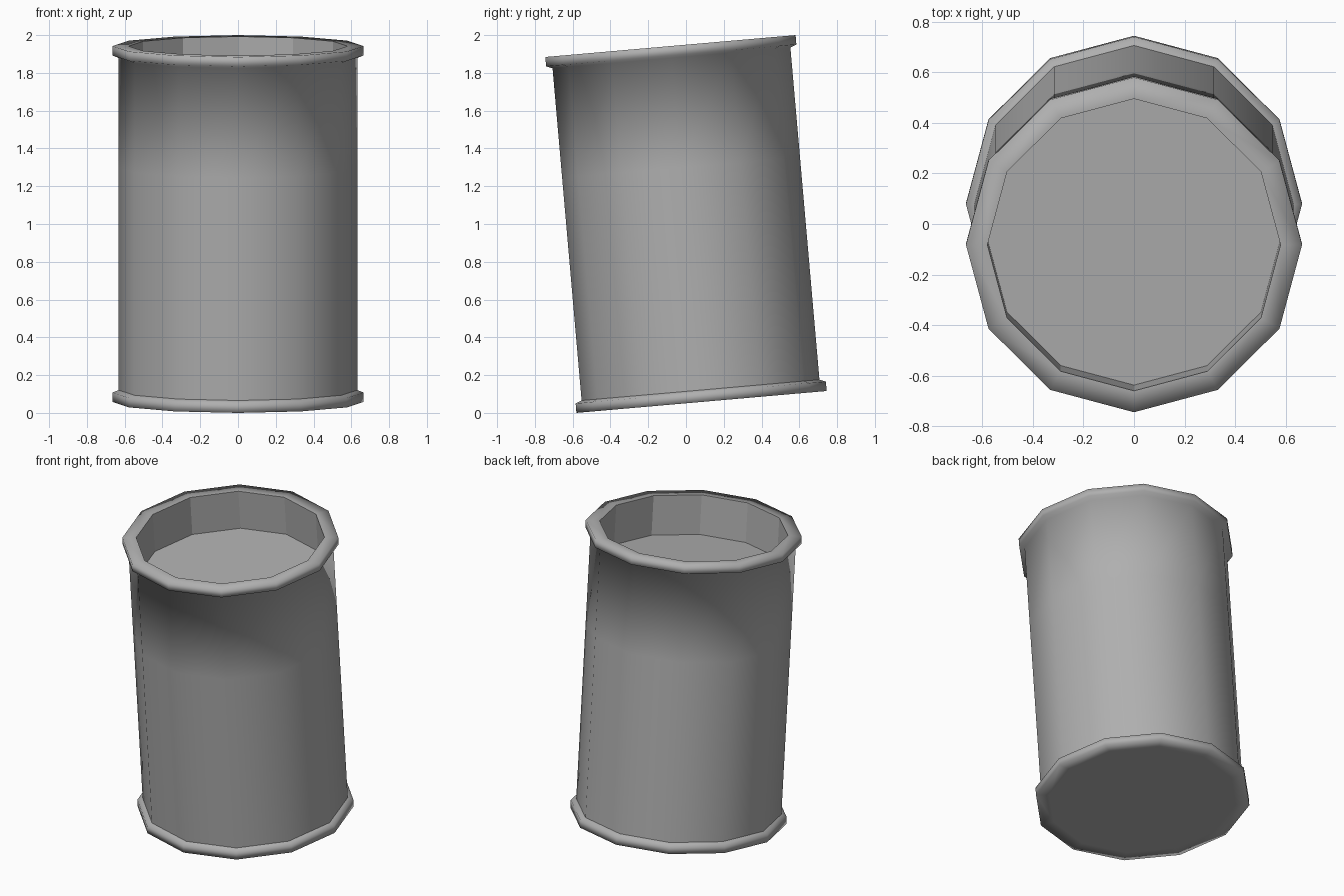
import bpy, math
from mathutils import Matrix

if "Cube" in bpy.data.objects:
    bpy.data.objects.remove(bpy.data.objects["Cube"])

SIDES = 12
R_RIM, R_BODY, R_IN = 0.665, 0.632, 0.58
TILT = math.radians(5)
LENGTH = (2 - 2 * R_RIM * math.sin(TILT)) / math.cos(TILT)
H = LENGTH / 2
PLACE = Matrix.Translation((0, 0, 1)) @ Matrix.Rotation(TILT, 4, 'X')

# Dark grey metal
METAL = bpy.data.materials.new("dark_grey")
METAL.diffuse_color = (0.43, 0.43, 0.43, 1)
METAL.use_nodes = True
METAL.node_tree.nodes["Principled BSDF"].inputs["Base Color"].default_value = METAL.diffuse_color


def lathe(name, profile, smooth):
    """Revolve (radius, height) points; a radius of 0 closes with a flat cap."""
    verts, rings = [], []
    for r, z in profile:
        if r == 0:
            continue
        rings.append(len(verts))
        for i in range(SIDES):
            a = math.tau * i / SIDES
            verts.append((r * math.cos(a), r * math.sin(a), z))
    faces = []
    for lo, hi in zip(rings, rings[1:]):
        for i in range(SIDES):
            j = (i + 1) % SIDES
            faces.append((lo + i, lo + j, hi + j, hi + i))
    walls = len(faces)
    if profile[0][0] == 0:
        faces.append(tuple(reversed(range(SIDES))))
    if profile[-1][0] == 0:
        faces.append(tuple(rings[-1] + i for i in range(SIDES)))
    mesh = bpy.data.meshes.new(name)
    mesh.from_pydata(verts, [], faces)
    mesh.transform(PLACE)
    mesh.materials.append(METAL)
    for p in mesh.polygons:
        p.use_smooth = smooth and p.index < walls
    mesh.update()
    obj = bpy.data.objects.new(name, mesh)
    bpy.context.collection.objects.link(obj)
    return obj


# Rim cross-section, measured inwards from the end of the drum
OUTER, INNER = 0.05, 0.063

# Base with its rolled rim
lathe("bottom_rim", [(0, -H), (R_IN, -H), (R_RIM, -H),
                     (R_RIM, -H + OUTER), (R_BODY, -H + INNER)], True)

# Outer wall flowing smoothly into the open top rim
lathe("drum_wall_and_top_rim",
      [(R_BODY, -H + INNER), (R_BODY, 0.3), (R_BODY, H - INNER),
       (R_RIM, H - OUTER), (R_RIM, H), (R_IN, H)], True)

# Faceted well sunk into the top
lathe("top_well", [(R_IN, H), (R_IN, H - 0.26), (0, H - 0.26)], False)
